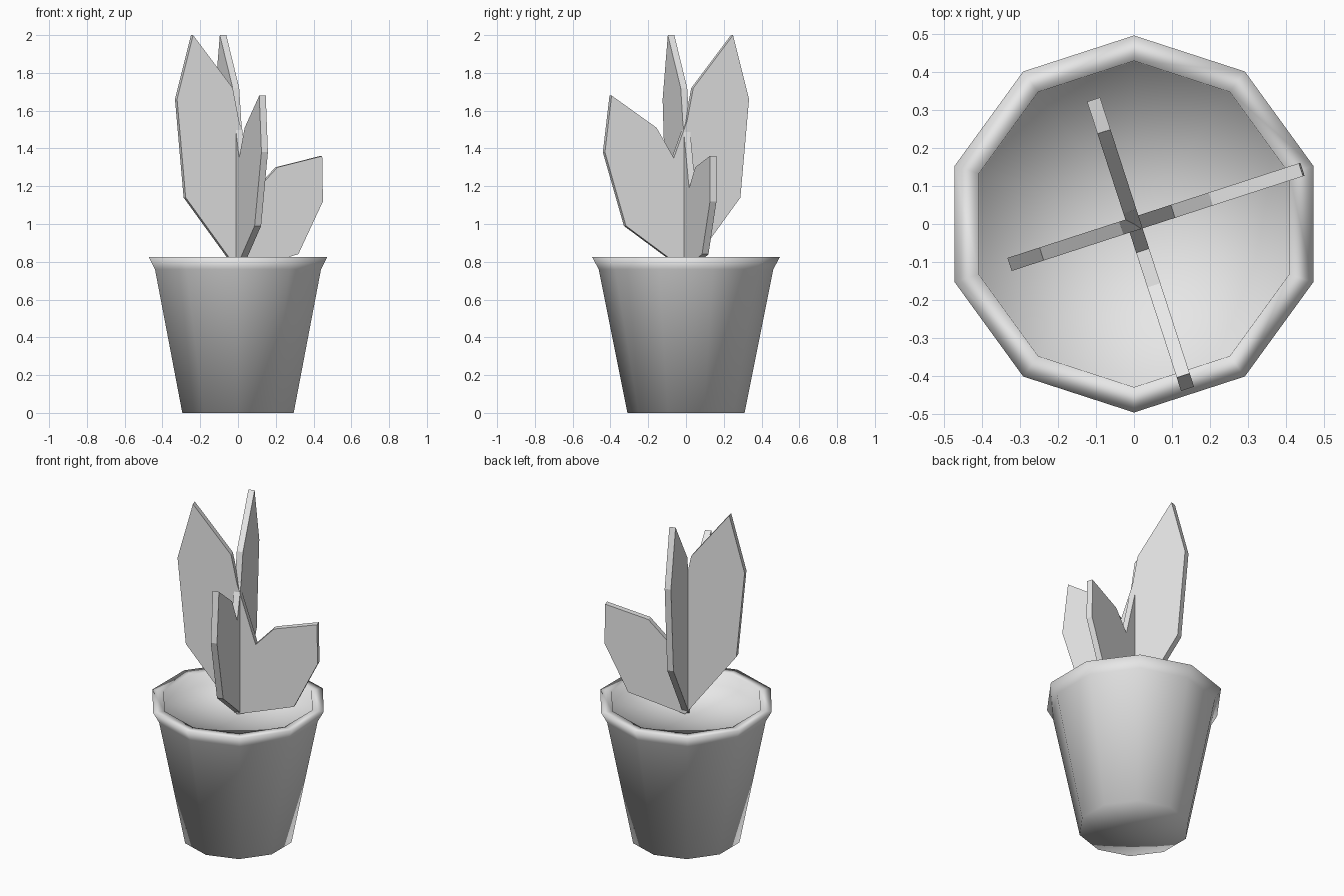
import bpy, bmesh, math
from mathutils import Matrix

if "Cube" in bpy.data.objects:
    bpy.data.objects.remove(bpy.data.objects["Cube"])

grey = bpy.data.materials.new("plain grey")
grey.diffuse_color = (0.8, 0.8, 0.8, 1)
grey.use_nodes = True
grey.node_tree.nodes["Principled BSDF"].inputs["Base Color"].default_value = grey.diffuse_color


def add_object(name, bm):
    bmesh.ops.recalc_face_normals(bm, faces=bm.faces)
    mesh = bpy.data.meshes.new(name)
    bm.to_mesh(mesh)
    bm.free()
    mesh.materials.append(grey)
    obj = bpy.data.objects.new(name, mesh)
    bpy.context.collection.objects.link(obj)
    return obj


# ten-sided pot with flared rim and recessed soil, fully smooth
SIDES = 10
PROFILE = [(0.31, 0), (0.462, 0.76), (0.497, 0.825), (0.43, 0.825), (0.428, 0.745)]
bm = bmesh.new()
rings = []
for r, z in PROFILE:
    angles = [math.pi / 2 + 2 * math.pi * i / SIDES for i in range(SIDES)]
    rings.append([bm.verts.new((r * math.cos(a), r * math.sin(a), z)) for a in angles])
for lower, upper in zip(rings, rings[1:]):
    for i in range(SIDES):
        j = (i + 1) % SIDES
        bm.faces.new((lower[i], lower[j], upper[j], upper[i]))
for ring, z in ((rings[0], 0), (rings[-1], PROFILE[-1][1])):
    centre = bm.verts.new((0, 0, z))
    for i in range(SIDES):
        bm.faces.new((ring[i], ring[(i + 1) % SIDES], centre))
for f in bm.faces:
    f.smooth = True
add_object("pot", bm)


# crossed flat leaf plates: each holds one tall leaf and one short leaf
THICK = 0.036
TALL = [(0, 0.75), (0.297, 1.14), (0.345, 1.66), (0.256, 2.0), (0.035, 1.72), (0, 1.545)]
SHORT_RIGHT = [(-0.108, 1.19), (-0.213, 1.30), (-0.463, 1.36), (-0.467, 1.12), (-0.33, 0.84)]
SHORT_FRONT = [(-0.074, 1.35), (-0.17, 1.51), (-0.42, 1.68), (-0.457, 1.38), (-0.34, 0.99)]


def leaf_plate(name, short, degrees):
    bm = bmesh.new()
    face = bm.faces.new([bm.verts.new((s, -THICK / 2, z)) for s, z in TALL + short])
    out = bmesh.ops.extrude_face_region(bm, geom=[face], use_keep_orig=True)
    moved = [g for g in out["geom"] if isinstance(g, bmesh.types.BMVert)]
    bmesh.ops.translate(bm, verts=moved, vec=(0, THICK, 0))
    bm.transform(Matrix.Rotation(math.radians(degrees), 4, "Z"))
    add_object(name, bm)


leaf_plate("side_leaves", SHORT_RIGHT, 198)
leaf_plate("front_back_leaves", SHORT_FRONT, 108)
